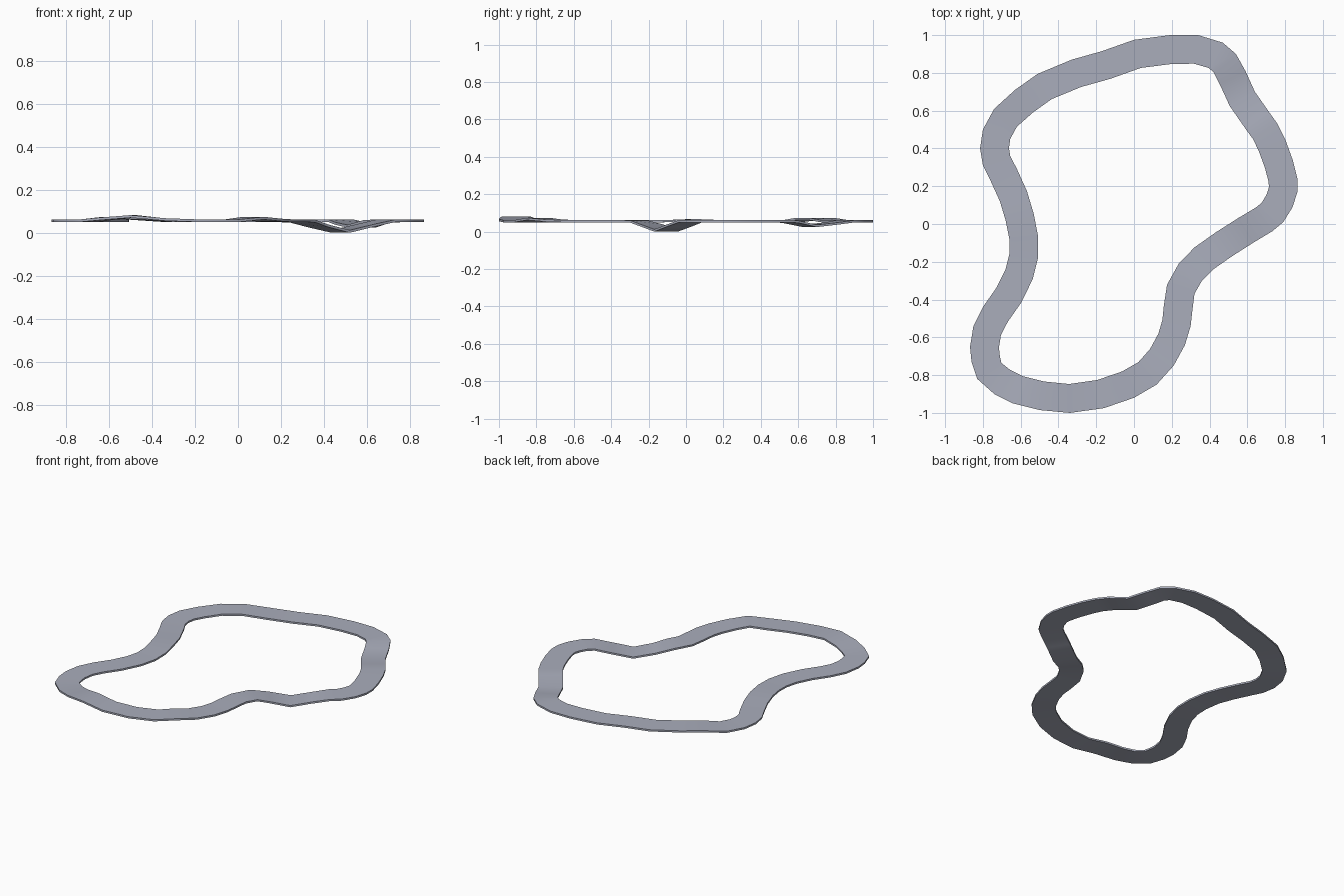
import bpy, bmesh, math
from mathutils import Vector

if "Cube" in bpy.data.objects:
    bpy.data.objects.remove(bpy.data.objects["Cube"])

WIDTH, THICK, BASE = 0.153, 0.012, 0.049

# Outer edge of the circuit, clockwise seen from above
OUTER = [(0, .975), (.19, 1), (.34, 1), (.47, .96), (.54, .9), (.59, .81), (.64, .7),
         (.71, .6), (.76, .53), (.80, .45), (.84, .34), (.865, .24), (.865, .17), (.84, .09),
         (.79, .01), (.73, -.04), (.63, -.10), (.52, -.17), (.42, -.24), (.36, -.30),
         (.32, -.37), (.31, -.45), (.30, -.54), (.27, -.64), (.21, -.75), (.12, -.85),
         (0, -.92), (-.16, -.975), (-.34, -1), (-.5, -.985), (-.64, -.95), (-.74, -.9),
         (-.83, -.82), (-.86, -.73), (-.868, -.65), (-.85, -.54), (-.80, -.44),
         (-.73, -.34), (-.68, -.24), (-.66, -.16), (-.66, -.08), (-.68, .02), (-.71, .12),
         (-.76, .23), (-.80, .31), (-.815, .4), (-.80, .5), (-.74, .61), (-.63, .71),
         (-.51, .795), (-.33, .87), (-.17, .915)]

# Hills and dips: x, y, radius, height
HILLS = [(.48, -.11, .25, -.049), (.57, .69, .19, -.026), (-.49, -.90, .24, .021),
         (.10, -.80, .16, .014), (-.54, .70, .20, .017), (-.61, .03, .17, .006)]


def height(p):
    z = BASE
    for x, y, r, h in HILLS:
        d = (p - Vector((x, y))).length
        if d < r:
            z += h * 0.5 * (1 + math.cos(math.pi * d / r))
    return z


# Track ribbon: one rectangular section per outer point
pts = [Vector(p) for p in OUTER]
n = len(pts)
bm = bmesh.new()
rings = []
for i, p in enumerate(pts):
    a = (p - pts[i - 1]).normalized()
    b = (pts[(i + 1) % n] - p).normalized()
    t = (a + b).normalized()
    q = p + Vector((t.y, -t.x)) * WIDTH
    z = height((p + q) / 2)
    rings.append([bm.verts.new((v.x, v.y, h)) for v, h in
                  ((p, z), (q, z), (q, z + THICK), (p, z + THICK))])
for i in range(n):
    r, s = rings[i], rings[(i + 1) % n]
    for k in range(4):
        m = (k + 1) % 4
        bm.faces.new((r[k], r[m], s[m], s[k]))

# Rest the lowest point on the floor
low = min(v.co.z for v in bm.verts)
bmesh.ops.translate(bm, verts=bm.verts, vec=(0, 0, -low))
bmesh.ops.recalc_face_normals(bm, faces=bm.faces)
mesh = bpy.data.meshes.new("track_ribbon")
bm.to_mesh(mesh)
bm.free()

# Blue-grey asphalt
asphalt = bpy.data.materials.new("asphalt")
asphalt.diffuse_color = (0.40, 0.42, 0.50, 1)
asphalt.use_nodes = True
asphalt.node_tree.nodes["Principled BSDF"].inputs["Base Color"].default_value = asphalt.diffuse_color
mesh.materials.append(asphalt)

track = bpy.data.objects.new("track_ribbon", mesh)
bpy.context.collection.objects.link(track)
bpy.context.view_layer.objects.active = track
track.select_set(True)
bpy.ops.object.shade_smooth_by_angle(angle=math.radians(30))
